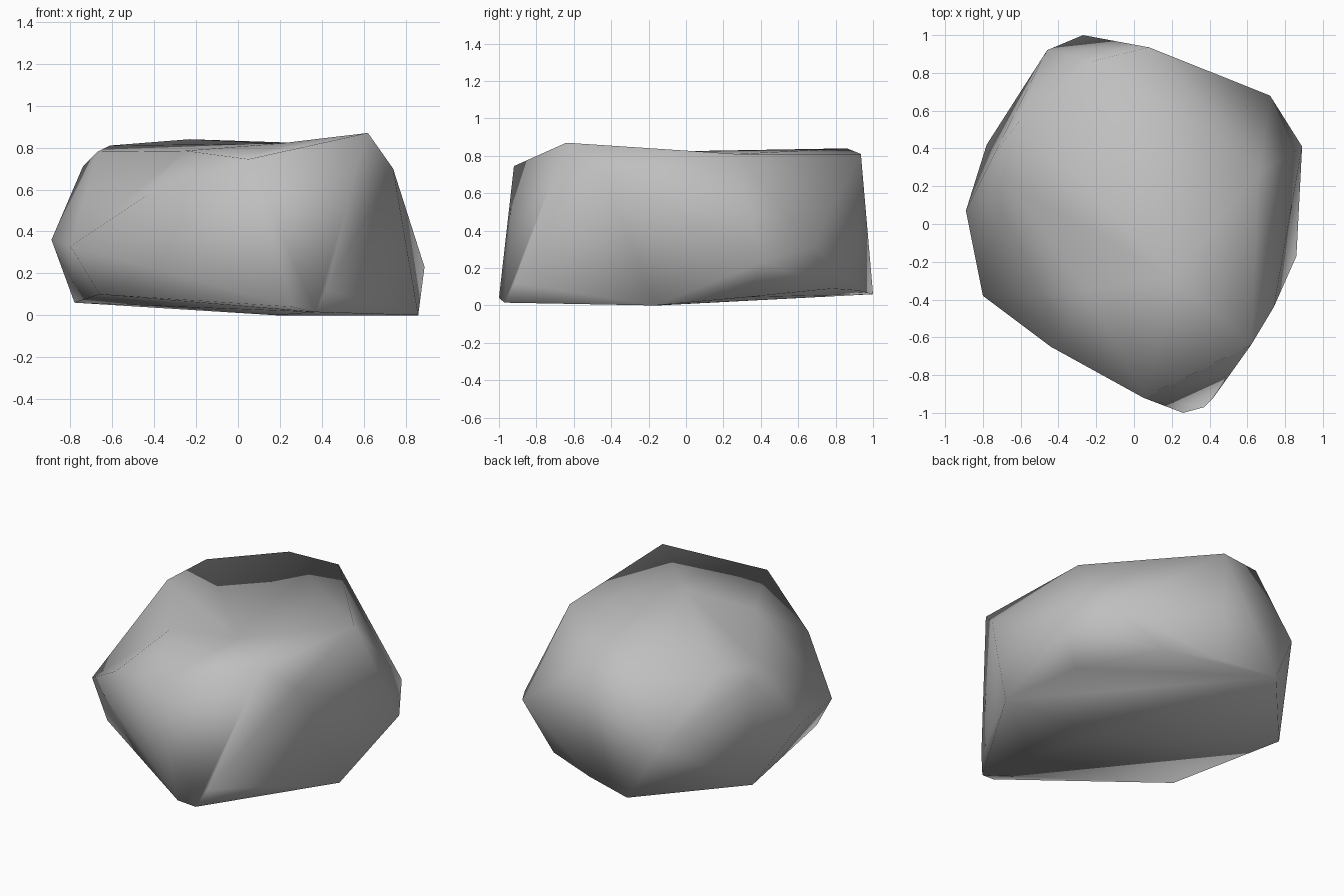
import bpy, bmesh

if "Cube" in bpy.data.objects:
    bpy.data.objects.remove(bpy.data.objects["Cube"])

# Corner points of the boulder, grouped by ring
base = [(-0.27, 1.0, 0.06), (0.06, 0.92, 0.08), (0.42, 0.78, 0.09),
        (0.73, 0.33, 0.045), (0.86, -0.17, 0.0), (0.37, -0.97, 0.015),
        (0.26, -1.0, 0.04), (-0.66, -0.42, 0.10), (-0.78, 0.42, 0.06),
        (0.18, -0.15, 0.0)]
waist = [(-0.46, 0.92, 0.41), (0.72, 0.68, 0.32), (0.89, 0.41, 0.23),
         (0.42, -0.92, 0.12), (-0.44, -0.65, 0.57), (-0.80, -0.38, 0.33),
         (-0.89, 0.07, 0.36)]
crown = [(0.62, -0.64, 0.87), (0.74, -0.44, 0.70), (0.05, -0.92, 0.745),
         (-0.25, -0.35, 0.785), (-0.67, 0.22, 0.78), (-0.74, 0.37, 0.71),
         (-0.61, 0.54, 0.81), (-0.23, 0.86, 0.84), (0.08, 0.935, 0.81),
         (0.66, 0.27, 0.81), (0.20, -0.28, 0.82)]

# Boulder body: a skin wrapped round the corners. The crown is bulged while
# wrapping, then settled back so its top can dip between the peaks.
bm = bmesh.new()
rest = bm.verts.layers.float.new("rest_height")
for p in base + waist:
    v = bm.verts.new(p)
    v[rest] = p[2]
for x, y, z in crown:
    v = bm.verts.new((x, y, z + 0.3 * (1 - x * x - y * y)))
    v[rest] = z
bmesh.ops.convex_hull(bm, input=bm.verts[:])
bmesh.ops.delete(bm, geom=[v for v in bm.verts if not v.link_faces],
                 context='VERTS')
bmesh.ops.recalc_face_normals(bm, faces=bm.faces[:])
for v in bm.verts:
    v.co.z = v[rest]
bm.verts.layers.float.remove(rest)
for f in bm.faces:
    f.smooth = True

mesh = bpy.data.meshes.new("boulder")
bm.to_mesh(mesh)
bm.free()
boulder = bpy.data.objects.new("boulder", mesh)
bpy.context.collection.objects.link(boulder)

# Stone colour
stone = bpy.data.materials.new("grey stone")
stone.diffuse_color = (0.52, 0.52, 0.52, 1.0)
stone.use_nodes = True
stone.node_tree.nodes["Principled BSDF"].inputs["Base Color"].default_value = stone.diffuse_color
mesh.materials.append(stone)
